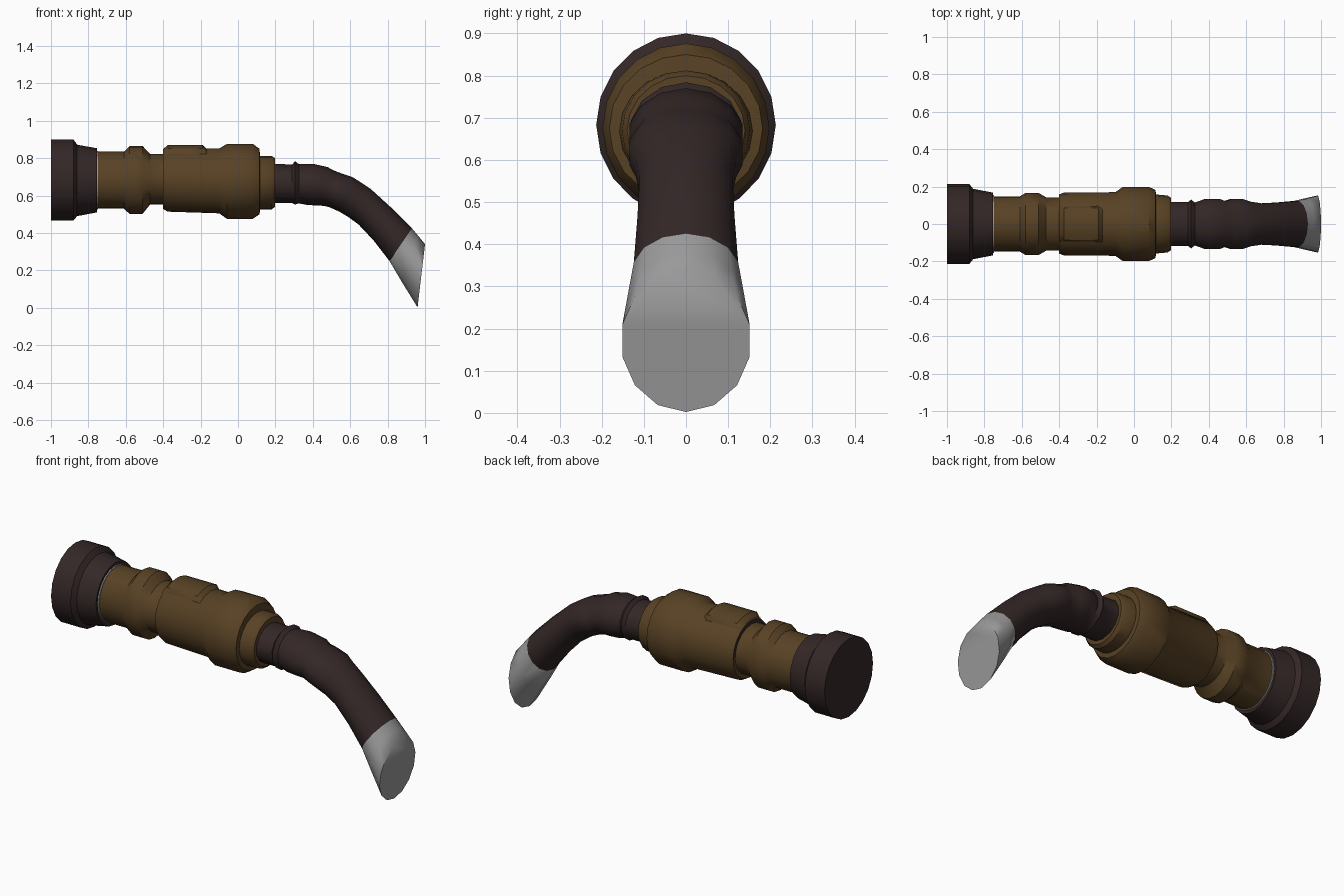
import bpy, math

if "Cube" in bpy.data.objects:
    bpy.data.objects.remove(bpy.data.objects["Cube"])

CZ = 0.683  # height of the straight axis


def material(name, col):
    m = bpy.data.materials.new(name)
    m.diffuse_color = (*col, 1)
    m.use_nodes = True
    m.node_tree.nodes["Principled BSDF"].inputs["Base Color"].default_value = m.diffuse_color
    return m


BROWN = material("brown", (0.098, 0.054, 0.018))
DARK = material("dark brown", (0.034, 0.020, 0.020))
GREY = material("light grey", (0.32, 0.32, 0.32))


def finish(name, verts, faces, mats, angle=35):
    me = bpy.data.meshes.new(name)
    me.from_pydata(verts, [], faces)
    for m in mats:
        me.materials.append(m)
    for p in me.polygons:
        p.use_smooth = True
    me.set_sharp_from_angle(angle=math.radians(angle))
    ob = bpy.data.objects.new(name, me)
    bpy.context.collection.objects.link(ob)
    return ob


def loft(name, sections, mats, n=20, angle=35):
    """Skin ellipses given as (top x, top z, bottom x, bottom z, half width)."""
    verts, faces = [], []
    for tx, tz, bx, bz, ry in sections:
        for i in range(n):
            a = math.tau * i / n
            k = 0.5 + 0.5 * math.cos(a)
            verts.append((bx + (tx - bx) * k, ry * math.sin(a), bz + (tz - bz) * k))
    for s in range(len(sections) - 1):
        for i in range(n):
            j = (i + 1) % n
            faces.append((s * n + i, s * n + n + i, s * n + n + j, s * n + j)[::-1])
    faces.append(tuple(range(n))[::-1])
    faces.append(tuple(range(len(verts) - n, len(verts))))
    return finish(name, verts, faces, mats, angle)


def straight(name, profile, mats, **kw):
    """Profile of (x, top z, bottom z, half width)."""
    return loft(name, [(x, t, x, b, w) for x, t, b, w in profile], mats, **kw)


# dark end cap with stepped collar
straight("end_cap", [(-1, .90, .466, .213), (-.88, .90, .466, .213),
                     (-.86, .872, .49, .188), (-.755, .853, .51, .168)], [DARK])

# thin metal seam behind the collar
straight("seam_ring", [(-.757, .838, .526, .155), (-.748, .838, .526, .155)], [GREY])

# brown body with bulges
body = straight("body", [
    (-.77, .835, .53, .148), (-.61, .835, .53, .148), (-.58, .865, .502, .166),
    (-.51, .865, .502, .166), (-.47, .822, .552, .143), (-.402, .822, .552, .143),
    (-.400, .842, .528, .158), (-.375, .855, .514, .168), (-.10, .852, .505, .170),
    (-.06, .876, .476, .198), (.08, .876, .476, .198), (.115, .85, .50, .182),
    (.118, .812, .525, .158), (.18, .812, .525, .152), (.197, .80, .54, .140)],
    [BROWN, DARK])
for p in body.data.polygons:  # dark upper part of the step
    if -.4025 < p.center.x < -.3995 and p.center.z > .68:
        p.material_index = 1

# raised panel over the top of the barrel
verts, faces, m = [], [], 9
for x, r in ((-.40, .165), (-.375, .188), (-.19, .188), (-.165, .165)):
    for i in range(m):
        a = math.radians(-36 + 72 * i / (m - 1))
        rr = r if 0 < i < m - 1 else .165
        verts.append((x, rr * math.sin(a), CZ + rr * math.cos(a)))
for s in range(3):
    for i in range(m - 1):
        faces.append((s * m + i, s * m + i + 1, s * m + m + i + 1, s * m + m + i)[::-1])
finish("top_panel", verts, faces, [BROWN])

# bent dark tube
END = (.93, .425, .81, .25, .127)
loft("bent_tube", [
    (.18, .77, .18, .56, .122), (.29, .766, .29, .56, .12),
    (.305, .784, .305, .552, .134), (.325, .768, .325, .558, .118),
    (.40, .77, .37, .55, .138), (.48, .752, .42, .547, .138),
    (.51, .735, .46, .545, .125), (.55, .72, .49, .537, .137),
    (.61, .70, .54, .515, .137), (.65, .675, .59, .485, .122),
    (.71, .635, .645, .445, .113), (.82, .535, .725, .36, .118), END],
    [DARK], n=14, angle=40)

# flared slanted metal tip
loft("metal_tip", [END, (.965, .383, .875, .14, .14), (1.0, .34, .96, .002, .155)],
     [GREY], n=14, angle=70)
